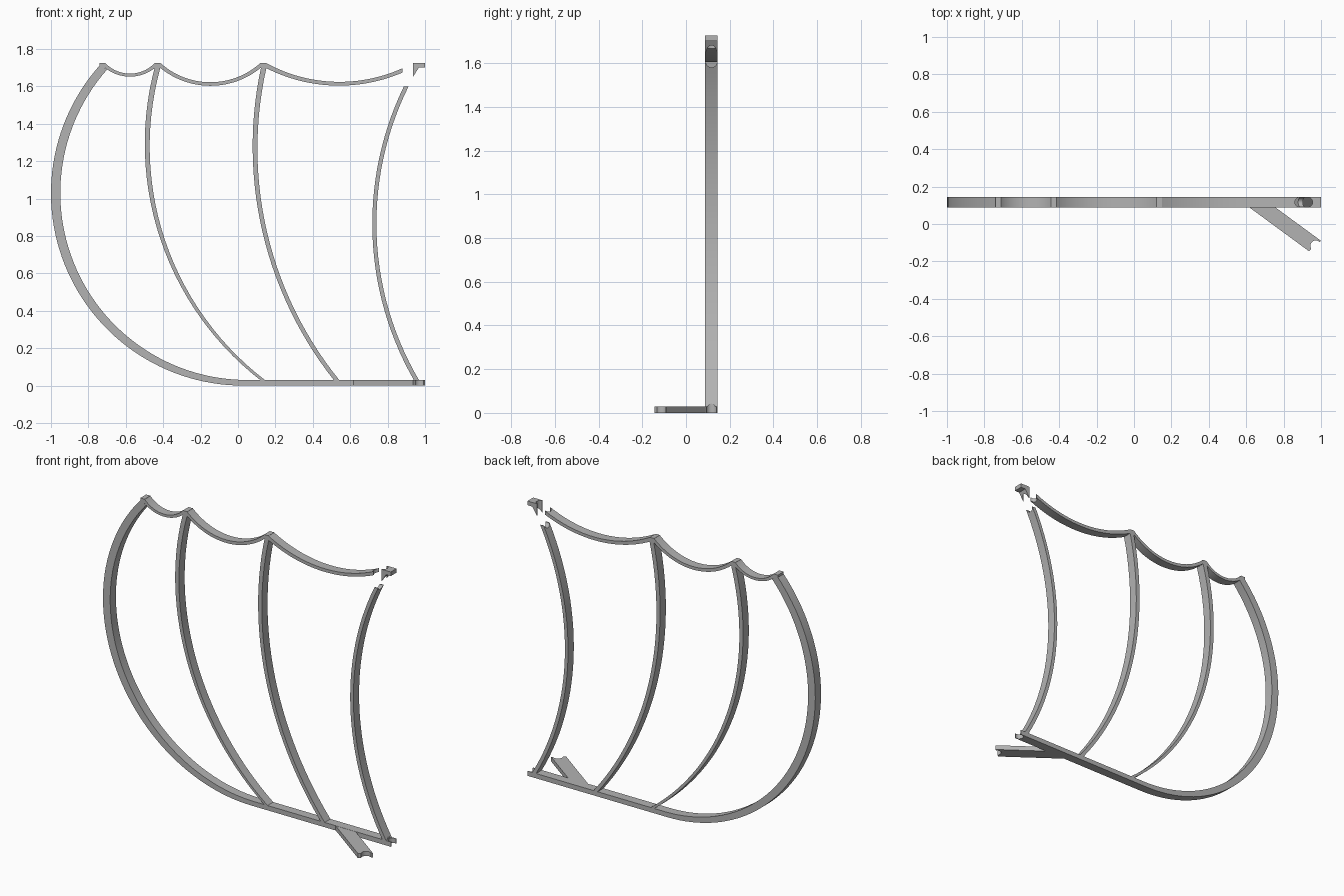
import bpy, bmesh, math
from mathutils import Vector

if "Cube" in bpy.data.objects:
    bpy.data.objects.remove(bpy.data.objects["Cube"], do_unlink=True)

Y0, Y1 = 0.088, 0.145          # front and back of the frame
YM = (Y0 + Y1) / 2

grey = bpy.data.materials.new("grey")
grey.use_nodes = True
grey.diffuse_color = (0.45, 0.45, 0.45, 1)
grey.node_tree.nodes["Principled BSDF"].inputs["Base Color"].default_value = (0.45, 0.45, 0.45, 1)


def arc(p, q, r, n=28):
    """Points on the circle from p through q to r."""
    (ax, ay), (bx, by), (cx, cy) = p, q, r
    d = 2 * (ax * (by - cy) + bx * (cy - ay) + cx * (ay - by))
    a, b, c = ax * ax + ay * ay, bx * bx + by * by, cx * cx + cy * cy
    ux = (a * (by - cy) + b * (cy - ay) + c * (ay - by)) / d
    uy = (a * (cx - bx) + b * (ax - cx) + c * (bx - ax)) / d
    rad = math.hypot(ax - ux, ay - uy)
    t0 = math.atan2(ay - uy, ax - ux)
    t1 = math.atan2(cy - uy, cx - ux)
    sweep = (t1 - t0 + math.pi) % (2 * math.pi) - math.pi
    return [(ux + rad * math.cos(t0 + sweep * i / n),
             uy + rad * math.sin(t0 + sweep * i / n)) for i in range(n + 1)]


def extrude(name, left, right, place, shift):
    """Strip of quads between two edges, extruded by shift."""
    bm = bmesh.new()
    a = [bm.verts.new(place(*p)) for p in left]
    b = [bm.verts.new(place(*p)) for p in right]
    for i in range(len(a) - 1):
        bm.faces.new((a[i], a[i + 1], b[i + 1], b[i]))
    geo = bmesh.ops.extrude_face_region(bm, geom=bm.faces[:])["geom"]
    bmesh.ops.translate(bm, vec=Vector(shift),
                        verts=[g for g in geo if isinstance(g, bmesh.types.BMVert)])
    bmesh.ops.recalc_face_normals(bm, faces=bm.faces[:])
    mesh = bpy.data.meshes.new(name)
    bm.to_mesh(mesh)
    bm.free()
    mesh.materials.append(grey)
    ob = bpy.data.objects.new(name, mesh)
    bpy.context.collection.objects.link(ob)
    return ob


def upright(name, left, right):
    return extrude(name, left, right, lambda x, z: (x, Y0, z), (0, Y1 - Y0, 0))


def notch(ob, centre, radius, depth=0.3, rot=(0, 0, 0)):
    """Cut a round rod socket out of a part."""
    bpy.ops.mesh.primitive_cylinder_add(vertices=24, radius=radius, depth=depth,
                                        location=centre, rotation=rot)
    cutter = bpy.context.object
    cutter.hide_render = True
    mod = ob.modifiers.new("socket", 'BOOLEAN')
    mod.operation, mod.object, mod.solver = 'DIFFERENCE', cutter, 'EXACT'
    bpy.context.view_layer.objects.active = ob
    bpy.ops.object.modifier_apply(modifier=mod.name)
    bpy.data.objects.remove(cutter, do_unlink=True)


# Ribs: outer and inner edge arcs
outer_rib = upright("outer_rib",
                    arc((-0.737, 1.715), (-1.0, 1.03), (0.03, 0), 56),
                    arc((-0.70, 1.69), (-0.95, 1.03), (0.05, 0.03), 56))
second_rib = upright("second_rib",
                     arc((-0.443, 1.71), (-0.43, 0.83), (0.125, 0.025)),
                     arc((-0.415, 1.70), (-0.407, 0.83), (0.15, 0.025)))
third_rib = upright("third_rib",
                    arc((0.125, 1.71), (0.136, 0.80), (0.516, 0.025)),
                    arc((0.152, 1.70), (0.16, 0.80), (0.545, 0.025)))
end_rib = upright("end_rib",
                  arc((0.887, 1.60), (0.718, 0.87), (0.943, 0.025)),
                  arc((0.912, 1.60), (0.74, 0.87), (0.97, 0.025)))

# Scalloped top edge
scallops = [(-0.71, -0.445, 1.668, 1.652), (-0.415, 0.12, 1.622, 1.603),
            (0.15, 0.95, 1.624, 1.604)]
parts = []
for i, (x0, x1, top, low) in enumerate(scallops):
    xm = (x0 + x1) / 2
    upper = arc((x0, 1.725), (xm, top), (x1, 1.725))
    lower = arc((x0, 1.698), (xm, low), (x1, 1.698))
    if i == 2:                     # the last one stops short of the corner
        upper = arc(upper[0], (xm, top), (0.88, 1.697))
        lower = arc(lower[0], (xm, low), (0.88, 1.674))
    parts.append(upright(f"scallop_{i + 1}", upper, lower))

# Flat peaks joining ribs and scallops
for i, x in enumerate((-0.725, -0.43, 0.135)):
    parts.append(upright(f"peak_{i + 1}", [(x - 0.015, 1.726), (x + 0.015, 1.726)],
                         [(x - 0.015, 1.697), (x + 0.015, 1.697)]))

# Corner bracket
bracket = upright("corner_bracket",
                  [(0.935, 1.726), (0.967, 1.726), (1.0, 1.726)],
                  [(0.935, 1.65), (0.967, 1.70), (1.0, 1.70)])

# Bottom bar and diagonal arm
bar = upright("bottom_bar", [(0.03, 0.03), (1.0, 0.03)], [(0.03, 0), (1.0, 0)])
arm = extrude("diagonal_arm", [(0.72, 0.115), (1.0, -0.09)], [(0.585, 0.112), (0.935, -0.145)],
              lambda x, y: (x, y, 0), (0, 0, 0.029))

# Sockets for the missing rods
notch(bar, (0.99, YM, 0), 0.025)
notch(end_rib, (0.985, YM, 0), 0.025)
notch(arm, (0.972, -0.117, 0), 0.029)
notch(parts[2], (0.885, YM, 1.68), 0.025)
notch(bracket, (0.93, YM, 1.68), 0.025)
notch(end_rib, (0.9, YM, 1.605), 0.025, rot=(0, math.pi / 2, 0))

# Smooth the curved faces, keep the corners crisp
bpy.ops.object.select_all(action='DESELECT')
for ob in [outer_rib, second_rib, third_rib, end_rib, bar, arm, bracket] + parts:
    ob.select_set(True)
    bpy.context.view_layer.objects.active = ob
bpy.ops.object.shade_smooth_by_angle(angle=math.radians(30))
